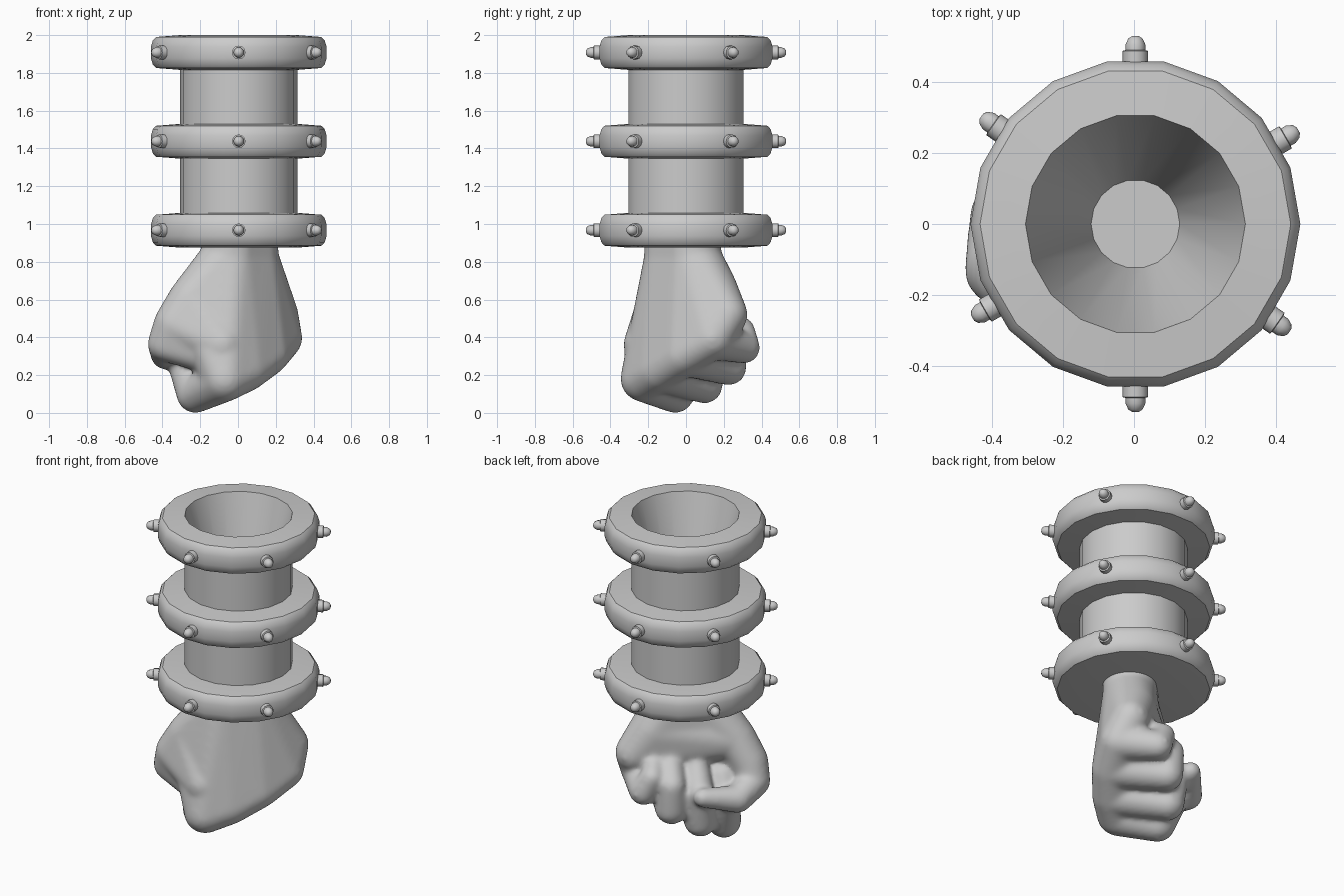
import bpy, bmesh, math
from mathutils import Matrix, Vector

cube = bpy.data.objects.get("Cube")
if cube:
    bpy.data.objects.remove(cube)

SIDES = 18
AXIS_X = 0.004
BAND_HEIGHTS = (0.967, 1.438, 1.908)
STUD_ANGLES = (30, 90, 145, 210, 270, 325)


def lathe(bm, profile, sides, matrix=Matrix(), closed=False):
    """Turn (radius, height) points about z; open ends are capped."""
    rings = []
    for r, z in profile:
        ring = []
        for i in range(sides):
            a = math.tau * i / sides
            ring.append(bm.verts.new(matrix @ Vector((r * math.cos(a), r * math.sin(a), z))))
        rings.append(ring)
    pairs = list(zip(rings, rings[1:]))
    if closed:
        pairs.append((rings[-1], rings[0]))
    else:
        bm.faces.new(rings[0][::-1])
        bm.faces.new(rings[-1])
    for low, high in pairs:
        for i in range(sides):
            j = (i + 1) % sides
            bm.faces.new((low[i], low[j], high[j], high[i]))


def finish(bm, name):
    bmesh.ops.recalc_face_normals(bm, faces=bm.faces[:])
    mesh = bpy.data.meshes.new(name)
    bm.to_mesh(mesh)
    bm.free()
    obj = bpy.data.objects.new(name, mesh)
    bpy.context.collection.objects.link(obj)
    bpy.ops.object.select_all(action='DESELECT')
    obj.select_set(True)
    bpy.context.view_layer.objects.active = obj
    bpy.ops.object.shade_smooth_by_angle(angle=math.radians(35))
    return obj


# Sleeve with a funnel sunk into its top
bm = bmesh.new()
lathe(bm, [(0.31, 1.0), (0.31, 2.0), (0.125, 1.35)], SIDES, Matrix.Translation((AXIS_X, 0, 0)))
finish(bm, "sleeve")

# Bands and their ring of studs; the lowest band closes the sleeve
band_profile = [(0.31, -0.092), (0.438, -0.082), (0.455, -0.064), (0.465, -0.03),
                (0.465, 0.03), (0.455, 0.064), (0.438, 0.082), (0.31, 0.092)]
stud_profile = [(0.036, 0.42), (0.036, 0.488), (0.028, 0.49),
                (0.028, 0.506), (0.02, 0.523), (0.009, 0.53)]
for n, height in enumerate(BAND_HEIGHTS, 1):
    place = Matrix.Translation((AXIS_X, 0, height))
    bm = bmesh.new()
    lathe(bm, band_profile, SIDES, place, closed=n > 1)
    finish(bm, f"band_{n}")
    bm = bmesh.new()
    for angle in STUD_ANGLES:
        turn = Matrix.Rotation(math.radians(angle), 4, 'Z')
        tilt = Matrix.Rotation(math.pi / 2, 4, 'Y')
        lathe(bm, stud_profile, 12, place @ turn @ tilt)
    finish(bm, f"studs_{n}")

# Fist: hulls around balls given as (thumb side, palm side, height, radius)
THUMB_SIDE = Vector((-1, -1, 0)).normalized()
PALM_SIDE = Vector((-1, 1, 0)).normalized()


def hull(bm, balls):
    part = bmesh.new()
    for u, p, z, r in balls:
        centre = THUMB_SIDE * u + PALM_SIDE * p + Vector((0, 0, z))
        bmesh.ops.create_icosphere(part, subdivisions=3, radius=r,
                                   matrix=Matrix.Translation(centre))
    result = bmesh.ops.convex_hull(part, input=part.verts[:])
    inner = {g for g in result["geom_interior"] if isinstance(g, bmesh.types.BMVert)}
    bmesh.ops.delete(part, geom=list(inner), context='VERTS')
    bmesh.ops.recalc_face_normals(part, faces=part.faces[:])
    temp = bpy.data.meshes.new("temp")
    part.to_mesh(temp)
    part.free()
    bm.from_mesh(temp)
    bpy.data.meshes.remove(temp)


def chain(bm, balls):
    for pair in zip(balls, balls[1:]):
        hull(bm, pair)


# Each finger: knuckle, middle joint, end joint, tip
fingers = [
    [(0.21, -0.11, 0.18, 0.122), (0.2, 0.12, 0.098, 0.1), (0.2, 0.21, 0.25, 0.08), (0.19, 0.12, 0.39, 0.075)],
    [(0.07, -0.13, 0.23, 0.118), (0.05, 0.19, 0.145, 0.096), (0.04, 0.23, 0.33, 0.083), (0.04, 0.12, 0.45, 0.073)],
    [(-0.1, -0.12, 0.31, 0.115), (-0.12, 0.2, 0.24, 0.095), (-0.12, 0.22, 0.39, 0.08), (-0.11, 0.1, 0.49, 0.073)],
    [(-0.26, -0.065, 0.395, 0.112), (-0.275, 0.16, 0.345, 0.085), (-0.23, 0.19, 0.44, 0.068), (-0.2, 0.09, 0.5, 0.06)],
]
knuckles = [finger[0] for finger in fingers]
cuff = [(-0.065, -0.02, 0.98, 0.155), (0.075, -0.02, 0.98, 0.155)]
wrist = [(-0.065, -0.02, 0.82, 0.155), (0.075, -0.02, 0.82, 0.155)]
thumb_heel = (0.27, 0.08, 0.6, 0.122)
thumb_base = (0.34, 0.13, 0.47, 0.115)
thumb_joint = (0.365, 0.18, 0.365, 0.094)
little_heel = (-0.3, 0.005, 0.52, 0.112)
palm_heel = [(-0.19, 0.01, 0.66, 0.13), (0.16, 0.03, 0.68, 0.13)]

bm = bmesh.new()
for finger in fingers:
    chain(bm, finger)
# Wrist, back of the hand and both heels of the palm
hull(bm, cuff + wrist)
hull(bm, wrist + knuckles)
hull(bm, wrist + palm_heel)
hull(bm, palm_heel[:1] + [wrist[0], little_heel, knuckles[3]])
hull(bm, palm_heel[1:] + [thumb_heel, wrist[1], knuckles[0]])
hull(bm, palm_heel + [little_heel, thumb_heel])
# Web between thumb and first finger, then the thumb
hull(bm, [thumb_heel, thumb_base, (0.21, -0.09, 0.36, 0.12)])
hull(bm, [thumb_base, thumb_joint, (0.24, 0.0, 0.31, 0.1)])
chain(bm, [wrist[1], thumb_heel, thumb_base, thumb_joint,
           (0.25, 0.29, 0.31, 0.082), (0.04, 0.325, 0.35, 0.056)])
fist = finish(bm, "fist")

# Fuse the parts into one smooth skin
remesh = fist.modifiers.new("Fuse", 'REMESH')
remesh.mode = 'VOXEL'
remesh.voxel_size = 0.013
remesh.use_smooth_shade = True
smooth = fist.modifiers.new("Soften", 'SMOOTH')
smooth.factor = 0.5
smooth.iterations = 18
